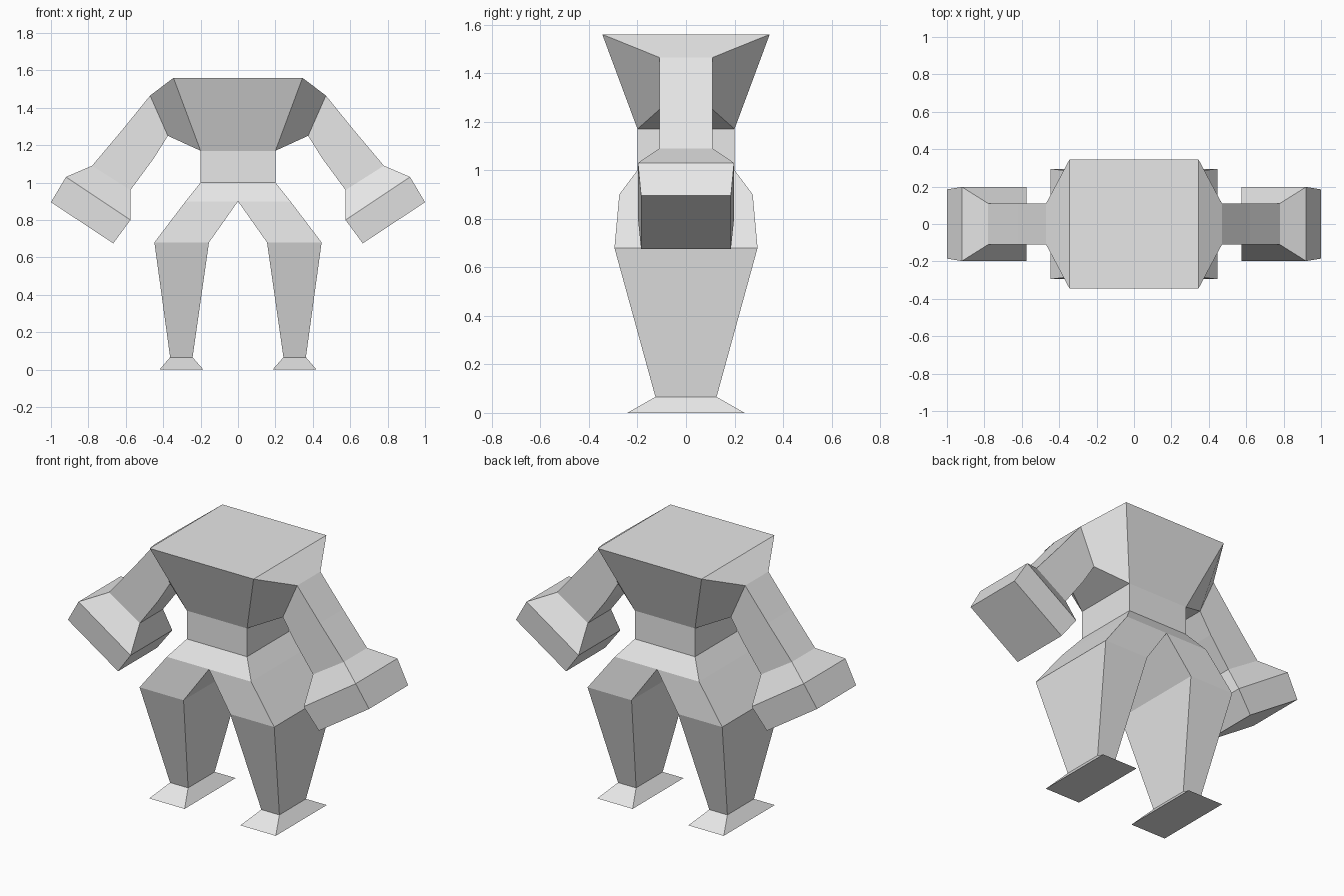
import bpy

if "Cube" in bpy.data.objects:
    bpy.data.objects.remove(bpy.data.objects["Cube"])

grey = bpy.data.materials.new("stone grey")
grey.diffuse_color = (0.8, 0.8, 0.8, 1)
grey.use_nodes = True
grey.node_tree.nodes["Principled BSDF"].inputs["Base Color"].default_value = grey.diffuse_color


def loft(name, rings, side=1, edges=(0, 1, 2, 3), cap_start=False, cap_end=False):
    """Join four-point rings; side=-1 mirrors the part across x."""
    verts = [(side * x, y, z) for ring in rings for x, y, z in ring]
    faces = []
    for r in range(len(rings) - 1):
        a, b = 4 * r, 4 * r + 4
        for i in edges:
            j = (i + 1) % 4
            faces.append((a + i, a + j, b + j, b + i))
    if cap_start:
        faces.append((3, 2, 1, 0))
    if cap_end:
        n = len(verts)
        faces.append((n - 4, n - 3, n - 2, n - 1))
    if side < 0:
        faces = [f[::-1] for f in faces]
    mesh = bpy.data.meshes.new(name)
    mesh.from_pydata(verts, [], faces)
    mesh.materials.append(grey)
    obj = bpy.data.objects.new(name, mesh)
    bpy.context.collection.objects.link(obj)
    return obj


def level(x0, x1, y, z):
    """Horizontal rectangle."""
    return [(x0, -y, z), (x1, -y, z), (x1, y, z), (x0, y, z)]


def section(xi, yi, zi, xo, yo, zo):
    """Slanted limb section from its lower inner edge to its upper outer edge."""
    return [(xi, -yi, zi), (xi, yi, zi), (xo, yo, zo), (xo, -yo, zo)]


# Trunk
loft("hips", [level(-0.28, 0.28, 0.275, 0.90), level(-0.2, 0.2, 0.2, 1.0)])
loft("waist", [level(-0.2, 0.2, 0.2, 1.0), level(-0.2, 0.2, 0.2, 1.17)])
loft("chest", [level(-0.2, 0.2, 0.2, 1.17), level(-0.345, 0.345, 0.345, 1.56)],
     edges=(0, 2), cap_end=True)

# Arm sections
chest_side = section(0.2, 0.2, 1.17, 0.345, 0.345, 1.56)
arm_root = section(0.375, 0.11, 1.25, 0.47, 0.11, 1.465)
elbow = section(0.45, 0.11, 1.13, 0.62, 0.11, 1.28)
wrist = section(0.575, 0.11, 0.96, 0.78, 0.11, 1.09)
knuckles = section(0.575, 0.198, 0.80, 0.92, 0.198, 1.03)
fist_end = section(0.667, 0.185, 0.675, 1.0, 0.185, 0.895)

# Leg sections
sole = level(0.185, 0.42, 0.242, 0.0)
ankle = level(0.243, 0.363, 0.126, 0.066)
thigh = level(0.155, 0.447, 0.295, 0.68)
crotch = level(0.0, 0.28, 0.275, 0.90)

for side, tag in ((1, "left"), (-1, "right")):
    loft(f"{tag}_shoulder", [chest_side, arm_root], side)
    loft(f"{tag}_arm", [arm_root, elbow, wrist], side)
    loft(f"{tag}_fist", [wrist, knuckles, fist_end], side, cap_end=True)
    loft(f"{tag}_foot", [sole, ankle], side, cap_start=True)
    loft(f"{tag}_shin", [ankle, thigh], side)
    # The thigh's inner face meets its twin at the crotch line
    loft(f"{tag}_thigh", [thigh, crotch], side)
